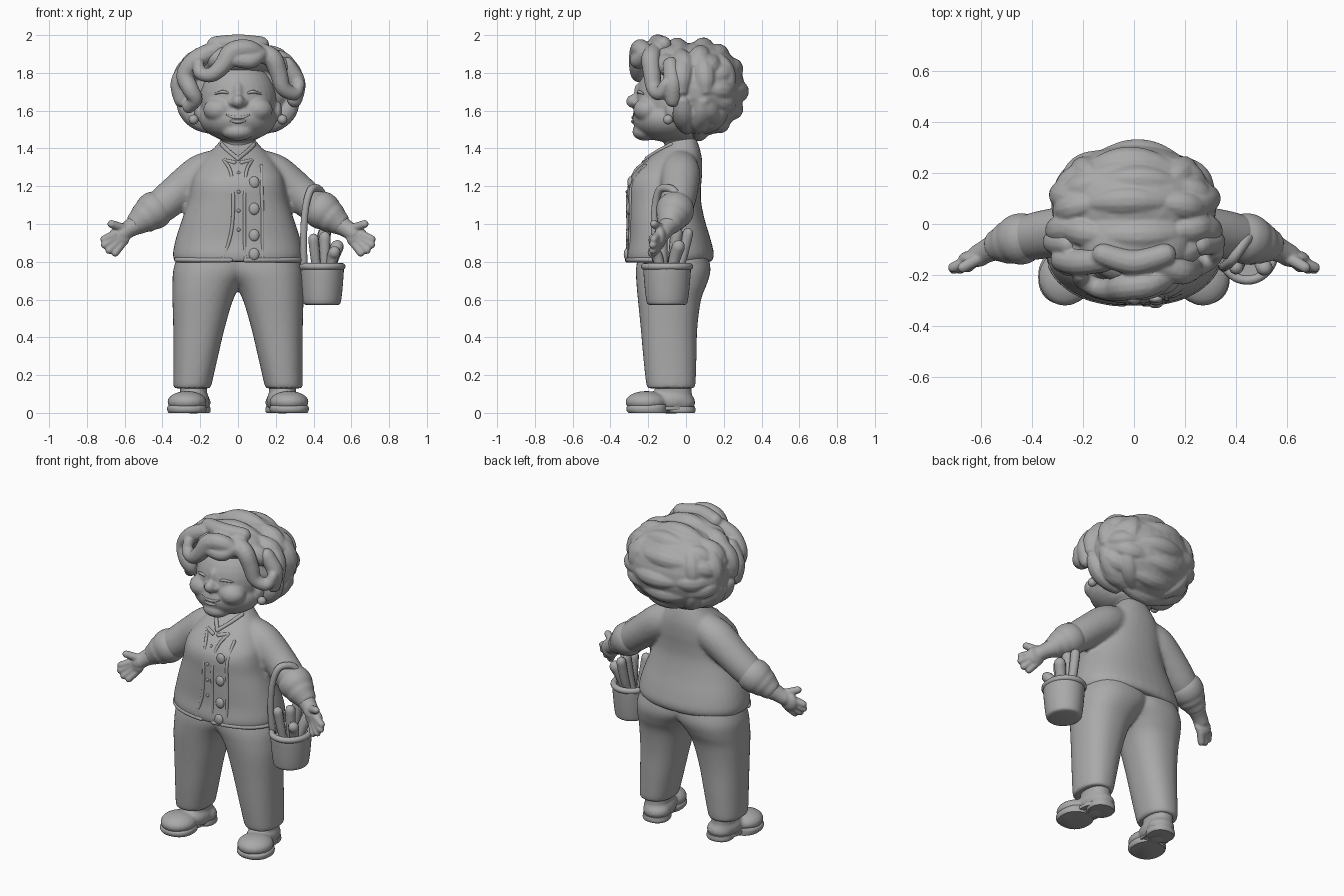
import bpy, bmesh, math, random
from mathutils import Vector, Matrix

random.seed(4)
old = bpy.data.objects.get("Cube")
if old:
    bpy.data.objects.remove(old)

GREY = (0.4, 0.4, 0.4, 1)
mat = bpy.data.materials.new("clay grey")
mat.use_nodes = True
mat.diffuse_color = GREY
mat.node_tree.nodes["Principled BSDF"].inputs["Base Color"].default_value = GREY


def spline(rows, steps=5):
    """Smooth curve through tuples of any length."""
    out, n = [], len(rows)
    for i in range(n - 1):
        quad = [rows[max(i - 1, 0)], rows[i], rows[i + 1], rows[min(i + 2, n - 1)]]
        for s in range(steps):
            t = s / steps
            out.append(tuple(b + t * (c - a + t * (2 * a - 5 * b + 4 * c - d + t * (3 * (b - c) + d - a))) / 2
                             for a, b, c, d in zip(*quad)))
    return out + [tuple(rows[-1])]


def skin(bm, rings):
    """Bridge rings of points and close both ends."""
    vs = [[bm.verts.new(p) for p in r] for r in rings]
    n = len(vs[0])
    for a, b in zip(vs, vs[1:]):
        for i in range(n):
            bm.faces.new((a[i], a[(i + 1) % n], b[(i + 1) % n], b[i]))
    bm.faces.new(vs[0][::-1])
    bm.faces.new(vs[-1])


def loft(bm, rows, power=0.88, n=40):
    """Stack of rounded horizontal sections: z, x0, x1, y0, y1."""
    rings = []
    for z, x0, x1, y0, y1 in spline(rows):
        ring = []
        for i in range(n):
            c, s = math.cos(math.tau * i / n), math.sin(math.tau * i / n)
            c, s = math.copysign(abs(c) ** power, c), math.copysign(abs(s) ** power, s)
            ring.append(((x0 + x1 + (x1 - x0) * c) / 2, (y0 + y1 + (y1 - y0) * s) / 2, z))
        rings.append(ring)
    skin(bm, rings)


def tube(bm, pts, n=12, steps=5):
    """Round-ended tube through points x, y, z, radius."""
    path = spline(pts, steps)
    P = [Vector(p[:3]) for p in path]
    R = [p[3] for p in path]
    T = [(P[min(i + 1, len(P) - 1)] - P[max(i - 1, 0)]).normalized() for i in range(len(P))]
    start = [(P[0] - T[0] * R[0] * math.cos(a), R[0] * math.sin(a), T[0]) for a in (.15, .5, 1)]
    end = [(P[-1] + T[-1] * R[-1] * math.cos(a), R[-1] * math.sin(a), T[-1]) for a in (1, .5, .15)]
    side = T[0].orthogonal().normalized()
    rings = []
    for p, r, t in start + list(zip(P, R, T)) + end:
        side = (side - t * side.dot(t)).normalized()
        up = t.cross(side)
        rings.append([p + r * (side * math.cos(math.tau * i / n) + up * math.sin(math.tau * i / n)) for i in range(n)])
    skin(bm, rings)


def ball(bm, at, size, seg=20):
    bmesh.ops.create_uvsphere(bm, u_segments=seg, v_segments=seg // 2, radius=1,
                              matrix=Matrix.Translation(at) @ Matrix.Diagonal((*size, 1)))


def make(name, bm, voxel=0, soften=4, mirror=False):
    """Object from bmesh, optionally fused into one soft skin."""
    bmesh.ops.recalc_face_normals(bm, faces=bm.faces)
    me = bpy.data.meshes.new(name)
    bm.to_mesh(me)
    bm.free()
    me.materials.append(mat)
    me.shade_smooth()
    ob = bpy.data.objects.new(name, me)
    bpy.context.scene.collection.objects.link(ob)
    if mirror:
        m = ob.modifiers.new("Mirror", 'MIRROR')
        m.use_mirror_merge = False
    if voxel:
        m = ob.modifiers.new("Fuse", 'REMESH')
        m.mode, m.voxel_size, m.use_smooth_shade = 'VOXEL', voxel, True
        m = ob.modifiers.new("Soften", 'SMOOTH')
        m.iterations, m.factor = soften, 0.5
    else:
        bpy.ops.object.select_all(action='DESELECT')
        ob.select_set(True)
        bpy.context.view_layer.objects.active = ob
        bpy.ops.object.shade_smooth_by_angle(angle=math.radians(50))


# Jacket body with sleeves
TORSO = [(.80, -.335, .335, -.315, .135), (.84, -.345, .345, -.32, .148), (.92, -.33, .33, -.31, .13),
         (1.02, -.298, .298, -.31, .10), (1.12, -.265, .265, -.31, .08), (1.2, -.25, .25, -.31, .08),
         (1.26, -.235, .235, -.285, .085), (1.34, -.185, .185, -.21, .085), (1.41, -.12, .12, -.12, .07),
         (1.46, -.08, .08, -.08, .05)]
torso_fine = spline(TORSO)


def front(x, z, out=0.0):
    """Point on the chest surface."""
    _, _, w, y0, y1 = min(torso_fine, key=lambda r: abs(r[0] - z))
    k = (1 - min(abs(x) / w, 1) ** (2 / .88)) ** .44
    return (x, (y0 + y1) / 2 - (y1 - y0) / 2 * k - out, z)


bm = bmesh.new()
loft(bm, TORSO)
for s in (1, -1):
    tube(bm, [(s * .12, -.03, 1.30, .095), (s * .20, -.03, 1.26, .106), (s * .31, -.035, 1.175, .098),
              (s * .40, -.05, 1.10, .092), (s * .45, -.06, 1.065, .08)], 20)
make("jacket", bm, .012, 5)

# Rolled cuffs
bm = bmesh.new()
tube(bm, [(.405, -.05, 1.10, .088), (.43, -.055, 1.082, .10), (.465, -.065, 1.057, .098), (.495, -.075, 1.035, .08)], 24)
tube(bm, [(.465, -.065, 1.055, .083), (.50, -.075, 1.03, .084), (.52, -.08, 1.015, .07)], 24)
make("cuffs", bm, .009, 4, True)

# Jacket edges, hem, collar and buttons
bm = bmesh.new()
for path in ([(-.075, 1.335), (-.04, 1.28), (-.025, 1.15), (-.03, 1.0), (-.05, .9), (-.085, .805)],
             [(.075, 1.335), (.045, 1.28), (.035, 1.15), (.035, 1.0), (.035, .9), (.04, .805)],
             [(.125, 1.31), (.125, 1.2), (.13, 1.05), (.13, .9), (.13, .805)]):
    tube(bm, [(*front(x, z, -.003), .009) for x, z in path], 10)
for s in (1, -1):
    tube(bm, [(*front(s * x, .81, -.006), .013) for x in (.04, .1, .18, .25, .3, .325)], 10)
    tube(bm, [(*front(s * x, z, -.002), .012) for x, z in ((.0, 1.345), (.05, 1.385), (.085, 1.42))], 10)
    tube(bm, [(*front(s * x, z, -.003), .012) for x, z in ((.02, 1.325), (.07, 1.335))], 10)
make("jacket_trim", bm)
bm = bmesh.new()
for z in (1.22, 1.08, .94, .84):
    ball(bm, front(.085, z, -.002), (.028, .016, .032))
for z in (1.27, 1.17, 1.07, .97):
    ball(bm, front(.003, z), (.01, .008, .01), 10)
make("buttons", bm)

# Trousers
bm = bmesh.new()
for s in (1, -1):
    loft(bm, [(z, *sorted((s * a, s * b)), c, d) for z, a, b, c, d in (
        (.13, .15, .337, -.20, .04), (.15, .14, .342, -.21, .05), (.28, .11, .342, -.225, .055),
        (.45, .07, .343, -.24, .06), (.6, .025, .347, -.255, .08), (.68, -.02, .347, -.262, .11),
        (.76, -.09, .342, -.265, .13), (.86, -.12, .31, -.25, .11))])
make("trousers", bm, .011, 6)

# Shoes with soles
bm = bmesh.new()
ball(bm, (.27, -.21, .058), (.105, .112, .058))
ball(bm, (.235, -.08, .065), (.085, .125, .07))
ball(bm, (.225, -.03, .055), (.082, .08, .055))
loft(bm, [(.02, .16, .30, -.15, .03), (.17, .165, .31, -.17, .03)])
make("shoes", bm, .009, 5, True)
bm = bmesh.new()
loft(bm, [(.0, .175, .368, -.305, -.10), (.012, .168, .374, -.314, -.10), (.03, .168, .374, -.314, -.10),
          (.045, .18, .36, -.30, -.10)])
loft(bm, [(.0, .15, .30, -.10, .045), (.012, .145, .305, -.11, .05), (.035, .148, .302, -.11, .048)])
loft(bm, [(.015, .17, .32, -.2, .0), (.035, .17, .32, -.2, .0)])
make("soles", bm, mirror=True)

# Forearms and hands
bm = bmesh.new()
tube(bm, [(.44, -.06, 1.06, .07), (.52, -.08, 1.01, .06), (.575, -.105, .975, .047), (.61, -.125, .95, .045)], 16)
ball(bm, (.63, -.135, .93), (.058, .032, .058))
for a, b, r in (((.65, -.145, .945), (.708, -.17, .92), .021), ((.65, -.145, .925), (.705, -.175, .89), .022),
                ((.64, -.145, .905), (.682, -.175, .862), .022), ((.62, -.14, .89), (.65, -.17, .847), .021),
                ((.60, -.13, .975), (.67, -.17, 1.0), .022)):
    tube(bm, [(*a, r * 1.15), (*b, r)], 10)
make("hands", bm, .006, 4, True)

# Head with cheeks, nose, chin and ears
bm = bmesh.new()
ball(bm, (0, -.07, 1.66), (.205, .195, .21), 32)
ball(bm, (0, -.10, 1.56), (.205, .185, .125), 32)
ball(bm, (0, -.06, 1.50), (.15, .15, .068), 32)
ball(bm, (0, -.215, 1.488), (.085, .07, .048))
ball(bm, (0, -.28, 1.65), (.034, .038, .036))
ball(bm, (0, -.25, 1.70), (.026, .025, .05))
tube(bm, [(0, -.03, 1.38, .08), (0, -.03, 1.48, .09)], 20)
for s in (1, -1):
    ball(bm, (s * .1, -.205, 1.605), (.085, .075, .065))
    ball(bm, (s * .03, -.265, 1.642), (.022, .024, .02))
    ball(bm, (s * .21, -.07, 1.60), (.022, .04, .055))
make("head", bm, .009, 5)

# Closed eyes and a gentle smile
bm = bmesh.new()
for s in (1, -1):
    tube(bm, [(s * .045, -.25, 1.69, .005), (s * .08, -.25, 1.70, .009), (s * .12, -.226, 1.69, .005)], 8)
tube(bm, [(-.06, -.272, 1.578, .004), (-.03, -.277, 1.566, .008), (0, -.279, 1.564, .01), (.03, -.277, 1.566, .008),
          (.06, -.272, 1.578, .004)], 8)
tube(bm, [(-.035, -.276, 1.546, .007), (0, -.28, 1.542, .011), (.035, -.276, 1.546, .007)], 8)
make("face_features", bm)
bm = bmesh.new()
ball(bm, (.235, -.095, 1.553), (.026, .026, .026))
make("earrings", bm, mirror=True)

# Hair: core, bands over crown and back, upright curls at the sides
C, HR = Vector((0, .025, 1.715)), Vector((.305, .25, .222))


def shell(x, y, z):
    return C + Vector((HR.x * x, HR.y * y, HR.z * z))


def curl(bm, spots, r):
    k = len(spots) - 1
    tube(bm, [(*p, r * (.85 + .3 * math.sin(math.pi * i / k))) for i, p in enumerate(spots)], 12, 4)


bm = bmesh.new()
ball(bm, C + Vector((0, .05, 0)), (.325, .235, .25), 32)
ball(bm, (0, -.07, 1.875), (.215, .165, .095), 32)
for i, deg in enumerate(range(50, 260, 26)):
    shift = 5 if i % 2 else -5
    for lo, hi in ((-22, 22), (-60, -32), (32, 60)):
        a = math.radians(deg + random.uniform(-4, 4))
        spots = []
        for t in range(5):
            b = math.radians(lo + (hi - lo) * t / 4 + shift)
            spots.append(shell(math.sin(b), -math.cos(a) * math.cos(b), math.sin(a) * math.cos(b)))
        curl(bm, spots, .052)
for s in (1, -1):
    for az in (-12, 18, 46):
        for lo, hi in ((-62, -18), (0, 44)):
            h = math.radians(az + random.uniform(-4, 4))
            spots = []
            for t in range(5):
                e = math.radians(lo + (hi - lo) * t / 4)
                spots.append(shell(s * math.cos(h) * math.cos(e), math.sin(h) * math.cos(e), math.sin(e)))
            curl(bm, spots, .053)
make("hair", bm, .008, 2)

# Loose locks framing the face
bm = bmesh.new()
tube(bm, [(.14, -.20, 1.88, .035), (.06, -.235, 1.925, .05), (-.03, -.245, 1.91, .055), (-.08, -.255, 1.84, .048),
          (-.14, -.25, 1.79, .04), (-.20, -.22, 1.80, .036), (-.21, -.20, 1.85, .03)])
tube(bm, [(.12, -.22, 1.90, .035), (.07, -.25, 1.865, .042), (0, -.255, 1.87, .042), (-.06, -.24, 1.88, .04)])
tube(bm, [(.12, -.12, 1.95, .045), (0, -.15, 1.955, .05), (-.12, -.12, 1.95, .045)])
tube(bm, [(.10, -.16, 1.92, .045), (.18, -.185, 1.88, .052), (.215, -.18, 1.80, .048), (.24, -.17, 1.72, .042),
          (.30, -.14, 1.69, .036), (.325, -.11, 1.74, .03)])
tube(bm, [(-.12, -.14, 1.92, .05), (-.22, -.15, 1.87, .052), (-.28, -.14, 1.79, .048), (-.25, -.16, 1.71, .045),
          (-.225, -.15, 1.66, .038), (-.26, -.11, 1.62, .035)])
for s in (1, -1):
    tube(bm, [(s * .26, -.08, 1.84, .045), (s * .31, -.07, 1.75, .048), (s * .30, -.07, 1.66, .042)])
make("front_locks", bm, .008, 2)

# Basket
bm = bmesh.new()
BX, BY = .444, -.10
ring = [(z, BX - r, BX + r, BY - r * 1.08, BY + r * 1.08) for z, r in
        ((.57, .075), (.578, .096), (.61, .104), (.69, .112), (.775, .116), (.78, .10), (.745, .095))]
loft(bm, ring, 1)
make("basket", bm)
bm = bmesh.new()
loop = [(BX + .107 * math.cos(t * math.tau / 16), BY + .12 * math.sin(t * math.tau / 16), .775, .018) for t in range(17)]
tube(bm, loop, 12, 3)
make("basket_rim", bm)
bm = bmesh.new()
tube(bm, [(.35, -.15, .77, .02), (.347, -.165, .92, .019), (.357, -.165, 1.08, .019), (.385, -.14, 1.18, .02),
          (.425, -.08, 1.185, .022), (.455, -.04, 1.14, .022)])
make("basket_handle", bm)

# Bread sticks and greens fanned out in the basket
bm = bmesh.new()
for x, y, dx, dy, top, r in ((.42, -.14, -.02, -.03, .92, .026), (.43, -.08, .03, .03, .955, .03),
                             (.46, -.12, .0, -.01, .93, .028), (.48, -.08, .045, .04, .88, .032),
                             (.44, -.05, .01, .06, .95, .026), (.49, -.13, .02, -.04, .85, .03)):
    tube(bm, [(x, y, .73, r * .8), (x + dx / 2, y + dy / 2, .82, r), (x + dx, y + dy, top, r * 1.1)], 10)
make("basket_goods", bm)
